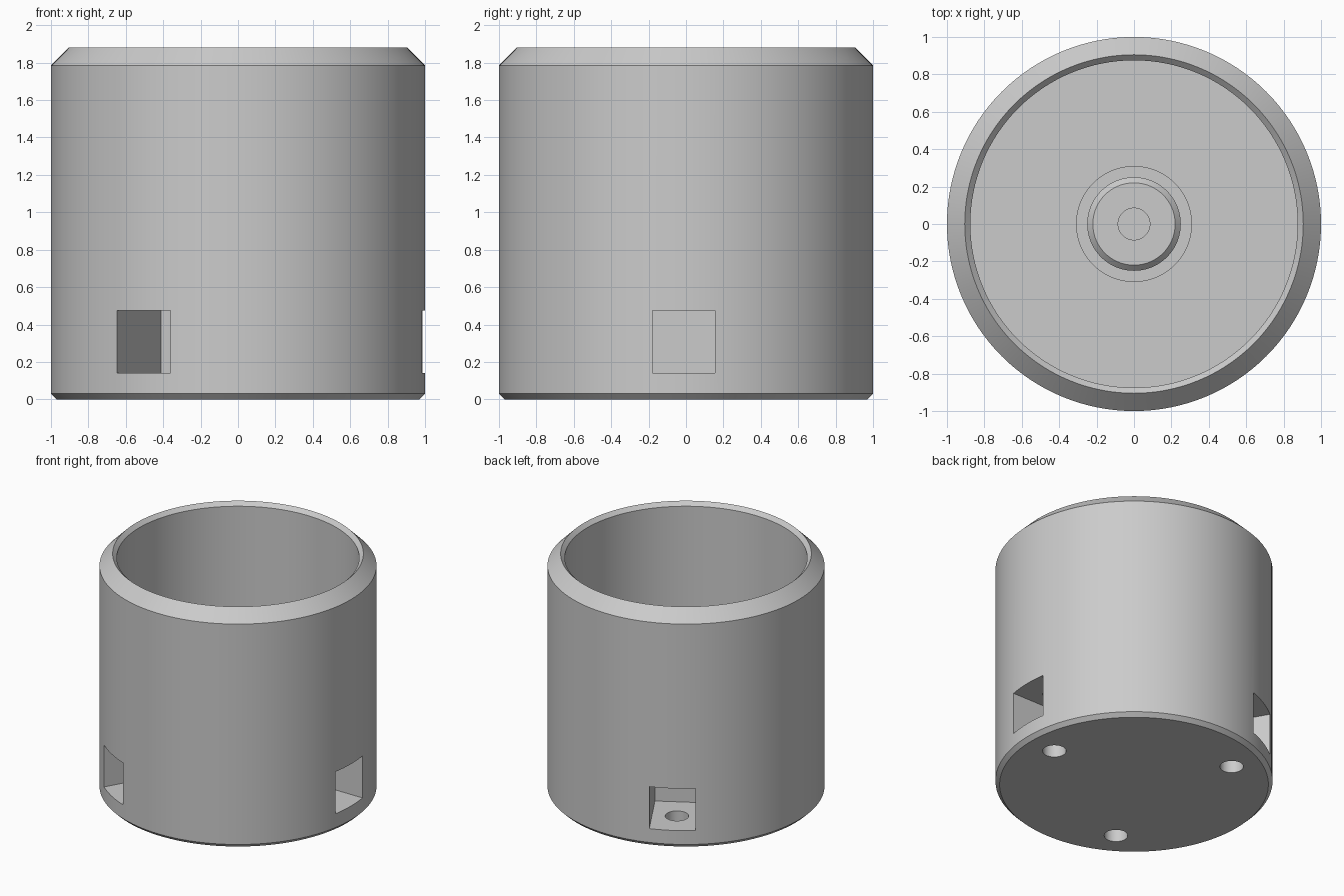
import bpy, bmesh, math
from mathutils import Matrix, Vector

cube = bpy.data.objects.get("Cube")
if cube:
    bpy.data.objects.remove(cube, do_unlink=True)

grey = bpy.data.materials.new("plain grey")
grey.use_nodes = True
grey.diffuse_color = (0.6, 0.6, 0.6, 1)
grey.node_tree.nodes["Principled BSDF"].inputs["Base Color"].default_value = (0.6, 0.6, 0.6, 1)

SEGMENTS = 128
FLOOR, POST_TOP = 0.63, 1.2


def add_object(name, bm):
    bmesh.ops.recalc_face_normals(bm, faces=bm.faces)
    mesh = bpy.data.meshes.new(name)
    bm.to_mesh(mesh)
    bm.free()
    mesh.materials.append(grey)
    obj = bpy.data.objects.new(name, mesh)
    bpy.context.collection.objects.link(obj)
    return obj


def lathe(name, profile):
    """Spin a radius/height profile that starts and ends on the axis."""
    bm = bmesh.new()
    verts = [bm.verts.new((r, 0, z)) for r, z in profile]
    edges = [bm.edges.new(pair) for pair in zip(verts, verts[1:])]
    bmesh.ops.spin(bm, geom=verts + edges, axis=(0, 0, 1), cent=(0, 0, 0),
                   angle=math.tau, steps=SEGMENTS, use_merge=True)
    bmesh.ops.remove_doubles(bm, verts=bm.verts, dist=1e-5)
    return add_object(name, bm)


# Cup: chamfered shell, flat floor, shouldered centre post with a blind bore
cup = lathe("cup_body", [
    (0, 0), (0.97, 0), (1, 0.03), (1, 1.785), (0.905, 1.88), (0.875, 1.85),
    (0.875, FLOOR), (0.31, FLOOR), (0.31, FLOOR + 0.06), (0.25, FLOOR + 0.06),
    (0.25, POST_TOP - 0.03), (0.22, POST_TOP), (0.085, POST_TOP),
    (0.085, FLOOR + 0.1), (0, FLOOR + 0.1)])

# Nut pockets: three square slots running in from the wall
bm = bmesh.new()
for i in range(3):
    turn = Matrix.Rotation(i * math.tau / 3, 4, 'Z')
    box = Matrix.Translation((0.81, -0.0125, 0.307)) @ Matrix.Diagonal((0.6, 0.335, 0.334, 1))
    bmesh.ops.create_cube(bm, size=1, matrix=turn @ box)
pockets = add_object("pocket_cutter", bm)

# Screw holes: upright bores through each pocket, closed above
bm = bmesh.new()
for i in range(3):
    turn = Matrix.Rotation(i * math.tau / 3, 4, 'Z')
    bmesh.ops.create_cone(bm, cap_ends=True, segments=48, radius1=0.085, radius2=0.085,
                          depth=0.67, matrix=turn @ Matrix.Translation((0.75, 0, 0.235)))
holes = add_object("screw_hole_cutter", bm)

# Cut the openings out of the cup
for cutter in (pockets, holes):
    cutter.hide_render = True
    cutter.hide_set(True)
    cut = cup.modifiers.new(cutter.name, 'BOOLEAN')
    cut.operation = 'DIFFERENCE'
    cut.solver = 'EXACT'
    cut.object = cutter

bpy.ops.object.select_all(action='DESELECT')
cup.select_set(True)
bpy.context.view_layer.objects.active = cup
for cutter in (pockets, holes):
    bpy.ops.object.modifier_apply(modifier=cutter.name)
    bpy.data.objects.remove(cutter, do_unlink=True)
bpy.ops.object.shade_smooth_by_angle(angle=math.radians(25))
